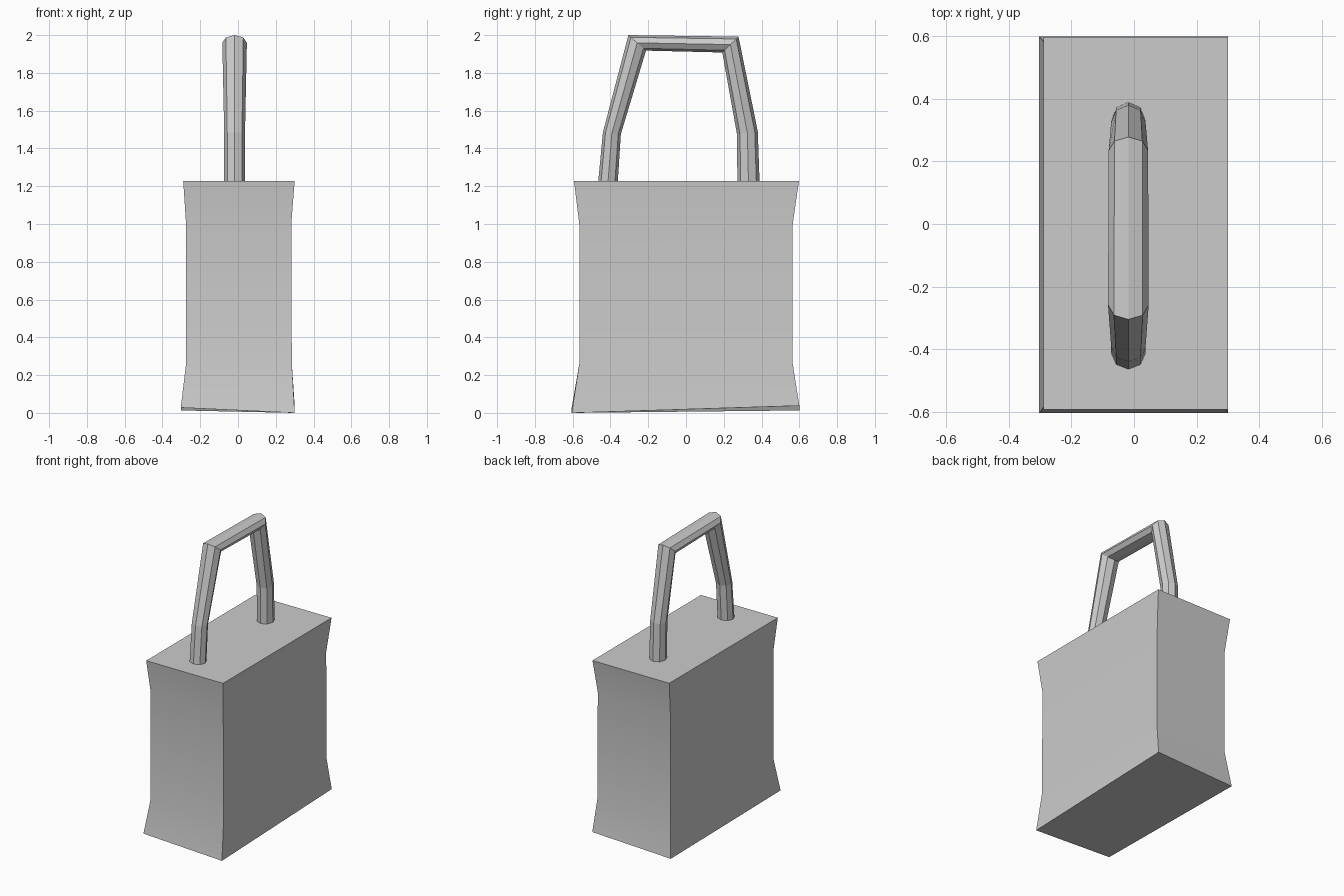
import bpy, math

if "Cube" in bpy.data.objects:
    bpy.data.objects.remove(bpy.data.objects["Cube"])


def loft(name, rings):
    """Bridge equal-sized rings of points with quads and cap both ends."""
    n = len(rings[0])
    verts = [p for ring in rings for p in ring]
    faces = [(i * n + j, i * n + (j + 1) % n,
              (i + 1) * n + (j + 1) % n, (i + 1) * n + j)
             for i in range(len(rings) - 1) for j in range(n)]
    faces.append(tuple(reversed(range(n))))
    faces.append(tuple(range(len(verts) - n, len(verts))))
    mesh = bpy.data.meshes.new(name)
    mesh.from_pydata(verts, [], faces)
    obj = bpy.data.objects.new(name, mesh)
    bpy.context.collection.objects.link(obj)
    bpy.ops.object.select_all(action='DESELECT')
    obj.select_set(True)
    bpy.context.view_layer.objects.active = obj
    bpy.ops.object.mode_set(mode='EDIT')
    bpy.ops.mesh.select_all(action='SELECT')
    bpy.ops.mesh.normals_make_consistent(inside=False)
    bpy.ops.object.mode_set(mode='OBJECT')
    return obj


def section(x0, x1, y0, y1, heights):
    corners = [(x0, y0), (x1, y0), (x1, y1), (x0, y1)]
    return [(x, y, z) for (x, y), z in zip(corners, heights)]


# Bag body: pinched box with a slightly uneven base
body = loft("bag_body", [
    section(-0.303, 0.30, -0.605, 0.60, (0.028, 0.0, 0.038, 0.013)),
    section(-0.275, 0.285, -0.565, 0.565, (0.26,) * 4),
    section(-0.275, 0.282, -0.565, 0.565, (1.0,) * 4),
    section(-0.29, 0.30, -0.593, 0.598, (1.228,) * 4),
])
bpy.ops.object.shade_smooth_by_angle(angle=math.radians(30))

# Handle: eight-sided tube, each ring given as outer (y, z), inner (y, z), half width
path = [
    ((-0.466, 1.21), (-0.362, 1.21), 0.055),
    ((-0.440, 1.485), (-0.345, 1.475), 0.055),
    ((-0.305, 2.00), (-0.212, 1.918), 0.065),
    ((0.278, 1.992), (0.192, 1.908), 0.063),
    ((0.380, 1.49), (0.270, 1.475), 0.055),
    ((0.390, 1.21), (0.272, 1.21), 0.055),
]
rings = []
for (yo, zo), (yi, zi), half in path:
    ring = []
    for k in range(8):
        a = math.tau * k / 8
        t = (1 - math.cos(a)) / 2
        ring.append((-0.018 + half * math.sin(a),
                     yo + (yi - yo) * t, zo + (zi - zo) * t))
    rings.append(ring)
loft("handle", rings)
